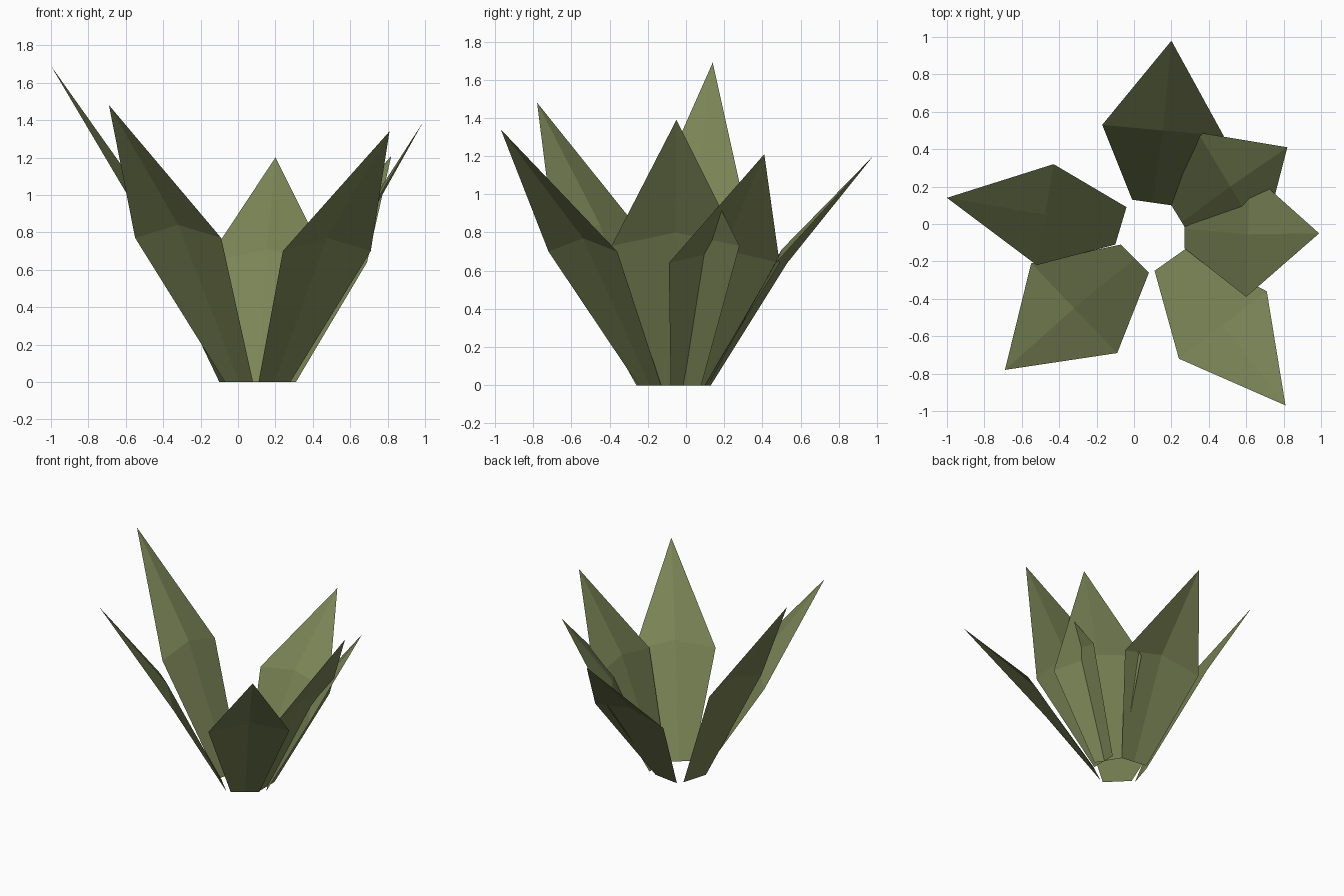
import bpy
import bmesh
from mathutils import Vector

cube = bpy.data.objects.get("Cube")
if cube:
    bpy.data.objects.remove(cube, do_unlink=True)

# Single olive leaf colour
olive = bpy.data.materials.new("olive_green")
olive.use_nodes = True
colour = (0.195, 0.231, 0.092, 1.0)
olive.diffuse_color = colour
shader = olive.node_tree.nodes["Principled BSDF"]
shader.inputs["Base Color"].default_value = colour
shader.inputs["Roughness"].default_value = 0.9

MIDRIB_LIFT = 0.07


def make_leaf(name, base_a, base_b, corner_a, corner_b, shoulder_height, tip):
    """Folded pointed leaf: narrow base, wide shoulders, raised midrib, sharp tip."""
    base = [Vector((*p, 0)) for p in (base_a, base_b)]
    shoulder = [Vector((*p, shoulder_height)) for p in (corner_a, corner_b)]
    base_mid = sum(base, Vector()) / 2
    rib = sum(shoulder, Vector()) / 2 + Vector((0, 0, MIDRIB_LIFT))

    bm = bmesh.new()
    foot, knee, point = (bm.verts.new(p) for p in (base_mid, rib, Vector(tip)))
    for low, high in zip(base, shoulder):
        low_vert, high_vert = bm.verts.new(low), bm.verts.new(high)
        bm.faces.new((foot, low_vert, high_vert, knee))
        bm.faces.new((knee, high_vert, point))

    # The upper side of every face looks inward and up
    for face in bm.faces:
        face.normal_update()
        if face.normal.z < 0:
            face.normal_flip()

    mesh = bpy.data.meshes.new(name)
    bm.to_mesh(mesh)
    bm.free()
    mesh.materials.append(olive)
    leaf = bpy.data.objects.new(name, mesh)
    bpy.context.collection.objects.link(leaf)
    return leaf


# Six overlapping leaves around an open base
make_leaf("back_leaf", (-0.01, 0.13), (0.20, 0.10),
          (-0.17, 0.53), (0.48, 0.47), 0.64, (0.20, 0.98, 1.20))
make_leaf("back_left_leaf", (0.20, 0.10), (0.31, -0.08),
          (0.34, 0.49), (0.69, -0.09), 0.64, (0.82, 0.41, 1.21))
make_leaf("left_leaf", (0.27, 0.08), (0.27, -0.13),
          (0.62, 0.28), (0.60, -0.39), 0.73, (0.99, -0.05, 1.39))
make_leaf("front_left_leaf", (0.28, -0.13), (0.11, -0.25),
          (0.71, -0.36), (0.24, -0.72), 0.70, (0.81, -0.97, 1.34))
make_leaf("front_right_leaf", (0.08, -0.26), (-0.07, -0.11),
          (-0.09, -0.69), (-0.55, -0.21), 0.77, (-0.69, -0.78, 1.48))
make_leaf("right_leaf", (-0.10, -0.11), (-0.04, 0.09),
          (-0.52, -0.22), (-0.43, 0.32), 0.88, (-1.00, 0.14, 1.69))
